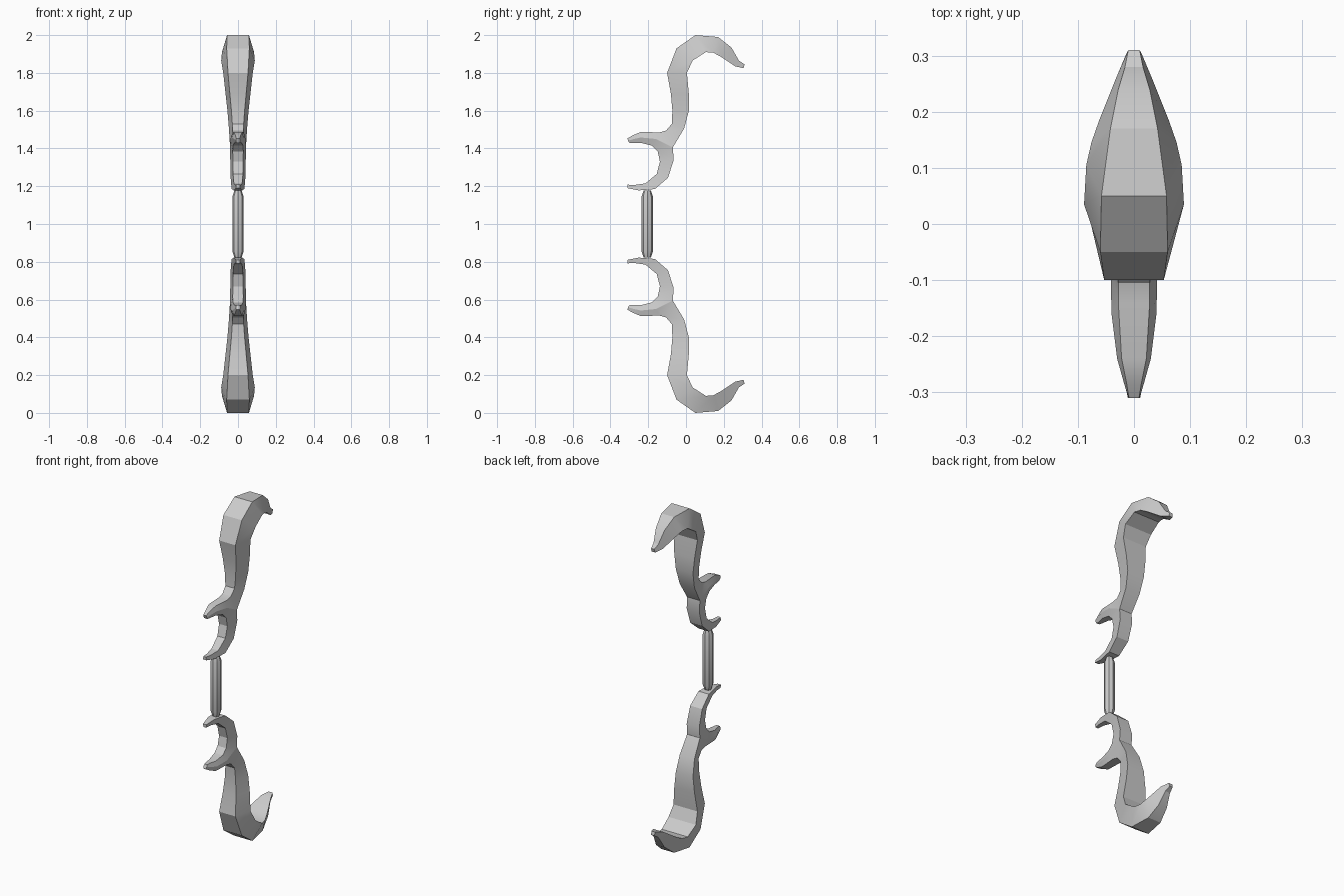
import bpy, bmesh
from math import radians, cos, sin, pi

if "Cube" in bpy.data.objects:
    bpy.data.objects.remove(bpy.data.objects["Cube"])


def loft(bm, stations, cap=True):
    """Skin sections; each section is a chain of (y, z, half_width) mirrored in x."""
    rings = []
    for st in stations:
        pts = [(w, y, z - 1) for y, z, w in st] + [(-w, y, z - 1) for y, z, w in reversed(st)]
        rings.append([bm.verts.new(p) for p in pts])
    for a, b in zip(rings, rings[1:]):
        n = len(a)
        for i in range(n):
            j = (i + 1) % n
            bm.faces.new((a[i], a[j], b[j], b[i]))
    if cap:
        bm.faces.new(rings[-1])


def finish(name, bm, location):
    bmesh.ops.remove_doubles(bm, verts=bm.verts, dist=1e-4)
    bmesh.ops.recalc_face_normals(bm, faces=bm.faces)
    mesh = bpy.data.meshes.new(name)
    bm.to_mesh(mesh)
    bm.free()
    ob = bpy.data.objects.new(name, mesh)
    ob.location = location
    bpy.context.collection.objects.link(ob)
    bpy.ops.object.select_all(action='DESELECT')
    ob.select_set(True)
    bpy.context.view_layer.objects.active = ob
    bpy.ops.object.shade_smooth_by_angle(angle=radians(25))
    return ob


# Shared corners where limb, prong and crescent meet
TOP = (-.105, 1.495, .028)
BACK = (-.07, 1.405, .042)
INNER = (-.15, 1.385, .028)

# Main limb: narrow front face, wide back face, ending in a rearward hook
limb = [
    (TOP, BACK),
    ((-.075, 1.53, .03), (-.01, 1.505, .048)),
    ((-.072, 1.60, .035), (.015, 1.60, .056)),
    ((-.08, 1.69, .043), (.015, 1.69, .066)),
    ((-.10, 1.80, .053), (.005, 1.80, .078)),
    ((-.05, 1.93, .06), (.035, 1.865, .089)),
    ((.05, 2.00, .058), (.105, 1.91, .085)),
    ((.17, 1.99, .042), (.145, 1.907, .076)),
    ((.24, 1.935, .028), (.185, 1.885, .062)),
    ((.28, 1.865, .016), (.26, 1.835, .032)),
    ((.31, 1.845, .01), (.305, 1.825, .013)),
]

# Crescent below the limb, open to the front
crescent = [
    (INNER, BACK),
    ((-.138, 1.33, .027), (-.065, 1.34, .041)),
    ((-.155, 1.265, .026), (-.095, 1.245, .039)),
    ((-.215, 1.215, .022), (-.165, 1.185, .034)),
    ((-.27, 1.207, .014), (-.25, 1.178, .022)),
    ((-.31, 1.208, .009), (-.31, 1.19, .011)),
]

# Forward prong with its ridge half-way up each side
prong = [
    (TOP, BACK, INNER),
    ((-.14, 1.485, .028), (-.16, 1.45, .04), (-.18, 1.415, .027)),
    ((-.24, 1.487, .022), (-.24, 1.458, .03), (-.24, 1.43, .02)),
    ((-.285, 1.468, .013), (-.283, 1.448, .018), (-.28, 1.428, .012)),
    ((-.31, 1.453, .009), (-.307, 1.441, .011), (-.30, 1.43, .009)),
]

bm = bmesh.new()
for part in (limb, crescent, prong):
    loft(bm, part)
limbs = finish("bow_limbs", bm, (0, 0, 1))
mirror = limbs.modifiers.new("mirror_lower", 'MIRROR')
mirror.use_axis = (False, False, True)

# Grip: octagonal rod with tapered ends
bm = bmesh.new()
profile = [(-.178, .019), (-.145, .03), (.145, .03), (.178, .019)]
rings = [[bm.verts.new((r * cos(2 * pi * i / 8), r * sin(2 * pi * i / 8), z)) for i in range(8)]
         for z, r in profile]
for a, b in zip(rings, rings[1:]):
    for i in range(8):
        j = (i + 1) % 8
        bm.faces.new((a[i], a[j], b[j], b[i]))
bm.faces.new(rings[0])
bm.faces.new(rings[-1])
finish("grip", bm, (0, -.205, 1))
